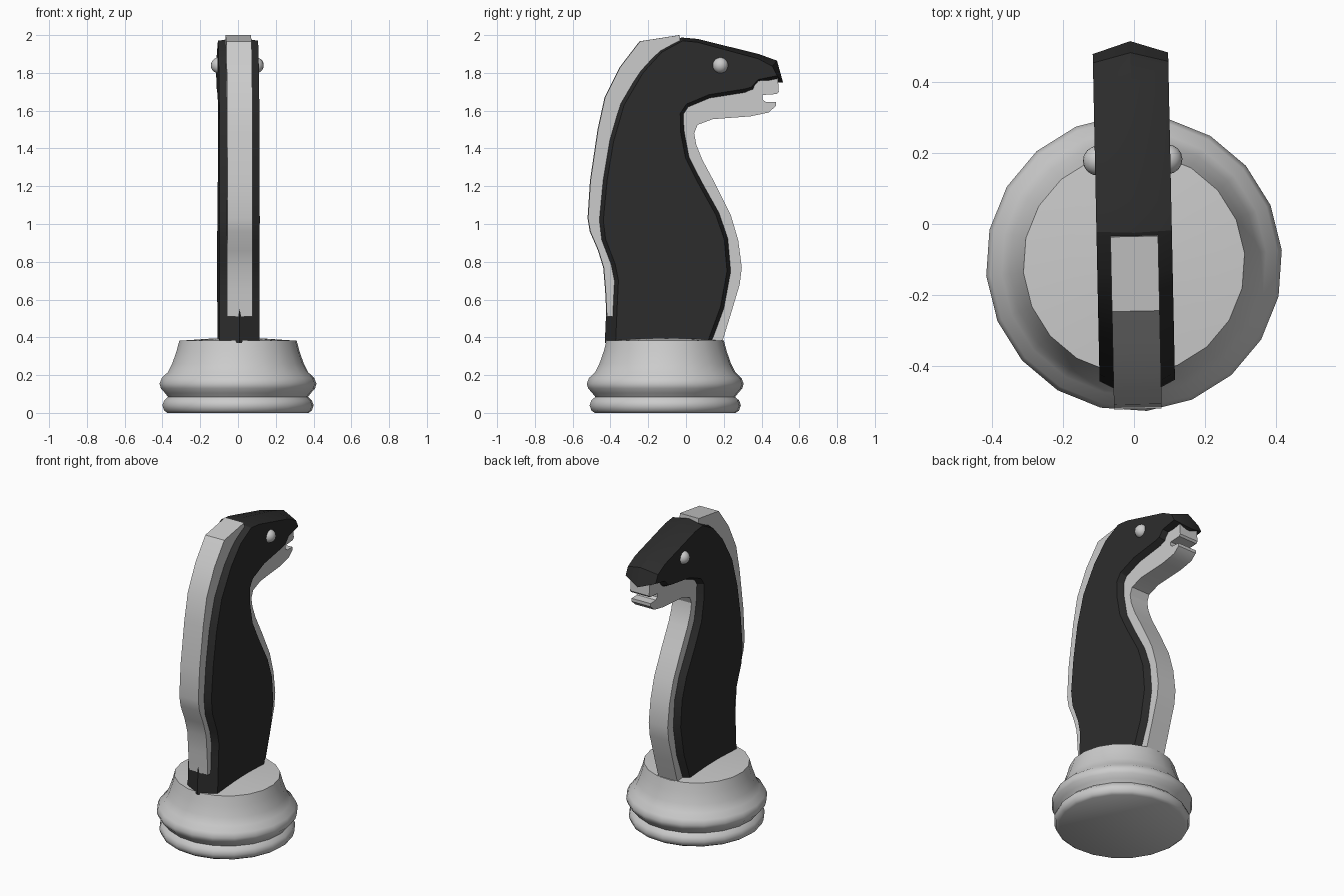
import bpy, bmesh, math
from mathutils import Vector

if "Cube" in bpy.data.objects:
    bpy.data.objects.remove(bpy.data.objects["Cube"])

TWIST = math.radians(1.2)   # the carved head sits slightly turned on its base


def finish(name, bm, mat=None, rot=0.0, angle=30):
    bmesh.ops.recalc_face_normals(bm, faces=bm.faces[:])
    me = bpy.data.meshes.new(name)
    bm.to_mesh(me)
    bm.free()
    ob = bpy.data.objects.new(name, me)
    bpy.context.collection.objects.link(ob)
    ob.rotation_euler.z = rot
    if mat:
        me.materials.append(mat)
    bpy.ops.object.select_all(action='DESELECT')
    bpy.context.view_layer.objects.active = ob
    ob.select_set(True)
    bpy.ops.object.shade_smooth_by_angle(angle=math.radians(angle))
    return ob


def skin(name, loops, mat=None, rot=0.0, angle=30):
    """Bridge equal-length vertex loops and cap both ends."""
    bm = bmesh.new()
    rings = [[bm.verts.new(p) for p in loop] for loop in loops]
    n = len(rings[0])
    for a, b in zip(rings, rings[1:]):
        for i in range(n):
            j = (i + 1) % n
            bm.faces.new((a[i], a[j], b[j], b[i]))
    bm.faces.new(rings[0])
    bm.faces.new(rings[-1])
    return finish(name, bm, mat, rot, angle)


def plate(name, outline, half):
    return skin(name, [[(x, y, z) for y, z in outline] for x in (-half, half)],
                rot=TWIST)


black = bpy.data.materials.new("black")
black.diffuse_color = (0.025, 0.025, 0.025, 1)
black.use_nodes = True
black.node_tree.nodes["Principled BSDF"].inputs["Base Color"].default_value = black.diffuse_color

# Turned base, 20 sides
profile = [(0.375, 0), (0.392, 0.012), (0.402, 0.04), (0.393, 0.065),
           (0.372, 0.085), (0.388, 0.105), (0.41, 0.13), (0.417, 0.155),
           (0.405, 0.185), (0.373, 0.215), (0.35, 0.26), (0.327, 0.325),
           (0.312, 0.382), (0.12, 0.395)]
rings = []
for r, z in profile:
    rings.append([(r * math.cos(t), -0.11 + r * math.sin(t), z)
                  for t in (math.radians(5 + 18 * k) for k in range(20))])
skin("base", rings, angle=40)

# Body: flat side outline (y, z) with the outward step to the centre ridge
side = [(-.375, .37, .055), (-.365, .60, .055), (-.36, .70, .055),
        (-.378, .79, .055), (-.428, .92, .055), (-.44, 1.02, .055),
        (-.42, 1.23, .055), (-.385, 1.44, .055), (-.33, 1.63, .05),
        (-.23, 1.80, .04), (-.13, 1.91, .025), (-.02, 1.97, .018),
        (.06, 1.962, .018), (.38, 1.875, .025), (.455, 1.835, .04),
        (.48, 1.785, .05), (.38, 1.765, .02), (.345, 1.725, .04),
        (.31, 1.715, .05), (.12, 1.685, .05), (.0, 1.635, .05),
        (-.033, 1.585, .05), (-.03, 1.48, .055), (-.005, 1.35, .055),
        (.06, 1.22, .055), (.155, 1.05, .055), (.2, .92, .055),
        (.215, .75, .055), (.18, .56, .055), (.11, .37, .055)]
ridge = []
for i, (y, z, d) in enumerate(side):
    a, b = side[i - 1], side[(i + 1) % len(side)]
    t = Vector((b[0] - a[0], b[1] - a[1])).normalized()
    if i == 0 or i == len(side) - 1:        # foot of the body stays level
        ridge.append((0, y + (-d if i == 0 else d), z))
    else:
        ridge.append((0, y - t.y * d, z + t.x * d))
skin("body", [[(-.106, y, z) for y, z, d in side], ridge,
              [(.106, y, z) for y, z, d in side]], black, TWIST)

# Mane strip over the back ridge
mane = [(-.42, .51), (-.427, .65), (-.437, .77), (-.465, .86), (-.508, .96),
        (-.52, 1.03), (-.507, 1.23), (-.467, 1.5), (-.43, 1.67), (-.35, 1.83),
        (-.245, 1.967), (-.035, 2.0), (-.03, 1.93), (-.2, 1.78), (-.3, 1.6),
        (-.37, 1.2), (-.38, .95), (-.33, .75), (-.34, .51)]
plate("mane", mane, .067)

# Chest and jaw strip with the mouth notch
chest = [(.19, .375), (.235, .52), (.283, .68), (.294, .77), (.275, .915),
         (.235, 1.05), (.155, 1.21), (.085, 1.34), (.053, 1.42), (.042, 1.48),
         (.06, 1.525), (.14, 1.555), (.34, 1.57), (.435, 1.59), (.475, 1.625),
         (.475, 1.645), (.42, 1.647), (.403, 1.66), (.403, 1.683),
         (.48, 1.688), (.49, 1.70), (.485, 1.775), (.40, 1.80), (.1, 1.73),
         (-.07, 1.6), (-.06, 1.35), (.09, 1.05), (.15, .8), (.06, .375)]
plate("chest_and_jaw", chest, .067)

# Eyes
for s, name in ((-1, "eye_left"), (1, "eye_right")):
    bm = bmesh.new()
    bmesh.ops.create_uvsphere(bm, u_segments=16, v_segments=10, radius=.042)
    bmesh.ops.translate(bm, verts=bm.verts, vec=(s * .098, .18, 1.84))
    finish(name, bm, rot=TWIST, angle=60)
